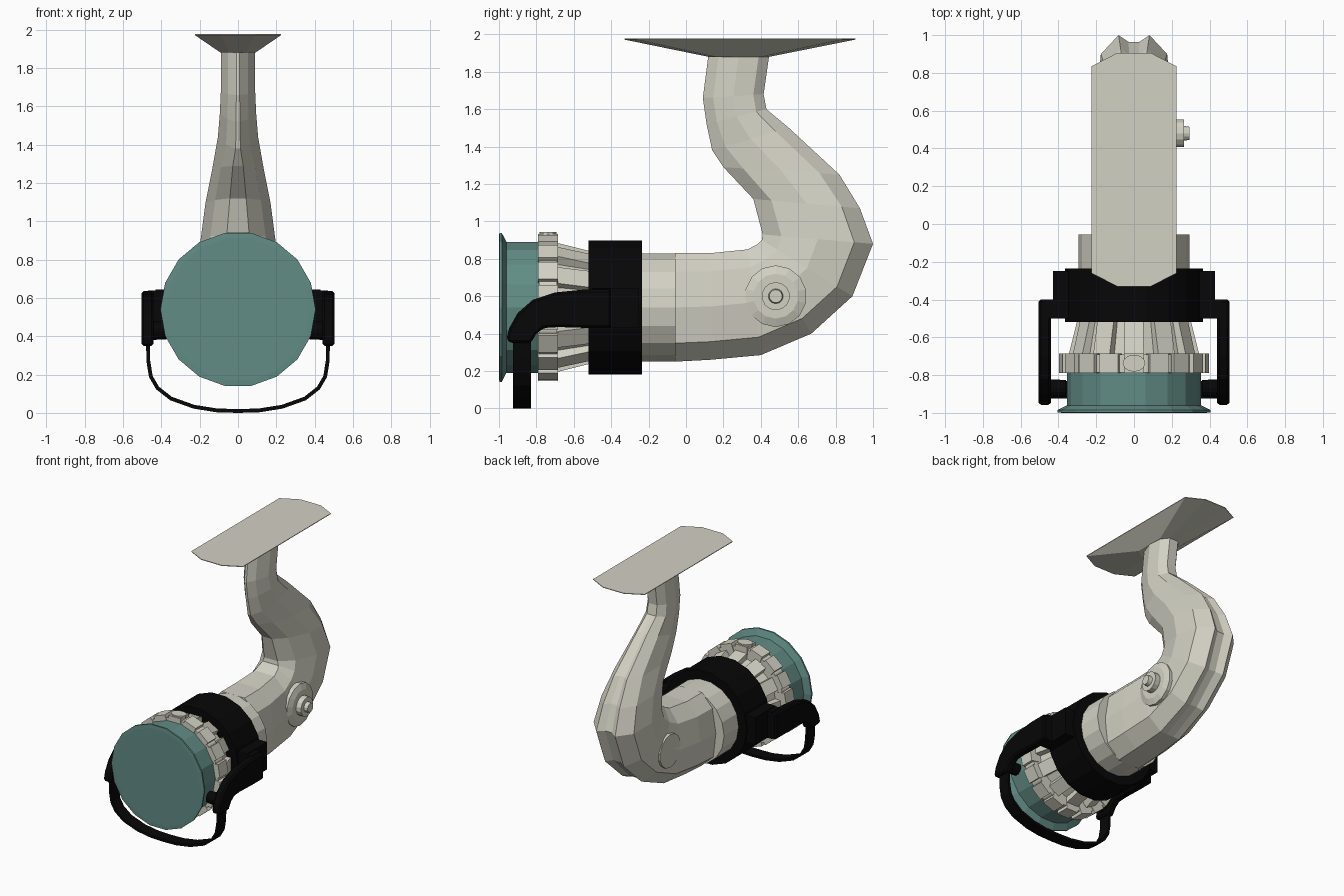
import bpy, bmesh, math
from mathutils import Vector, Matrix

if "Cube" in bpy.data.objects:
    bpy.data.objects.remove(bpy.data.objects["Cube"])


def material(name, rgb):
    m = bpy.data.materials.new(name)
    m.diffuse_color = (*rgb, 1)
    m.use_nodes = True
    m.node_tree.nodes["Principled BSDF"].inputs["Base Color"].default_value = m.diffuse_color
    return m


CREAM = material("warm grey", (0.65, 0.64, 0.55))
TEAL = material("teal", (0.122, 0.262, 0.235))
BLACK = material("black", (0.002, 0.002, 0.002))
AXIS_Z = 0.54  # height of the spool axis


def finish(name, bm, mat):
    bmesh.ops.recalc_face_normals(bm, faces=bm.faces)
    me = bpy.data.meshes.new(name)
    bm.to_mesh(me)
    bm.free()
    me.materials.append(mat)
    ob = bpy.data.objects.new(name, me)
    bpy.context.collection.objects.link(ob)
    return ob


def loft(name, rings, mat):
    """Skin a list of equal-length rings and cap both ends."""
    bm = bmesh.new()
    vs = [[bm.verts.new(p) for p in r] for r in rings]
    n = len(vs[0])
    for a, b in zip(vs, vs[1:]):
        for i in range(n):
            j = (i + 1) % n
            bm.faces.new((a[i], a[j], b[j], b[i]))
    bm.faces.new(vs[0])
    bm.faces.new(vs[-1])
    return finish(name, bm, mat)


def turned_y(name, profile, mat, n=18):
    """Part turned about the spool axis; profile = (y, radius)."""
    ang = [2 * math.pi * (i + 0.5) / n + math.pi / 2 for i in range(n)]
    return loft(name, [[(r * math.cos(a), y, AXIS_Z + r * math.sin(a)) for a in ang]
                       for y, r in profile], mat)


def turned_x(name, profile, y, z, mat, n=14):
    """Part turned about a sideways axis; profile = (x, radius)."""
    ang = [2 * math.pi * (i + 0.5) / n for i in range(n)]
    return loft(name, [[(x, y + r * math.cos(a), z + r * math.sin(a)) for a in ang]
                       for x, r in profile], mat)


def box(name, lo, hi, mat):
    ring = lambda y: [(lo[0], y, lo[2]), (hi[0], y, lo[2]), (hi[0], y, hi[2]), (lo[0], y, hi[2])]
    return loft(name, [ring(lo[1]), ring(hi[1])], mat)


# Curved body and stem: inner point, outer point (y, z), half width,
# back groove depth, inner edge width (small = sharp ridge)
stations = [
    ((-0.06, 0.83), (-0.06, 0.25), 0.222, 0.0, 0.45),
    ((0.13, 0.83), (0.13, 0.26), 0.22, 0.0, 0.45),
    ((0.33, 0.85), (0.40, 0.285), 0.205, 0.0, 0.42),
    ((0.385, 0.88), (0.67, 0.40), 0.195, 0.03, 0.4),
    ((0.405, 0.90), (0.89, 0.60), 0.195, 0.05, 0.35),
    ((0.41, 0.93), (1.0, 0.88), 0.195, 0.06, 0.3),
    ((0.36, 1.12), (0.93, 1.07), 0.17, 0.06, 0.25),
    ((0.20, 1.29), (0.82, 1.25), 0.135, 0.05, 0.2),
    ((0.14, 1.38), (0.55, 1.50), 0.105, 0.03, 0.12),
    ((0.11, 1.52), (0.43, 1.60), 0.095, 0.0, 0.1),
    ((0.09, 1.66), (0.415, 1.68), 0.09, 0.0, 0.1),
    ((0.12, 1.89), (0.445, 1.89), 0.09, 0.0, 0.1),
]
rings = []
for inner, outer, w, groove, nose in stations:
    shoulder = 0.5 + 0.8 * nose
    half = [(nose, 0), (shoulder, 0.17), (1, 0.5), (0.9, 0.83), (0.42, 1), (0.15, 1 - groove)]
    section = half + [(-x, t) for x, t in reversed(half)]
    a, b = Vector(inner), Vector(outer)
    rings.append([(x * w, *a.lerp(b, t)) for x, t in section])
loft("body_and_stem", rings, CREAM)

# Mounting foot: long plate tapering down onto the stem
plate = [(-0.225, -0.26), (-0.09, -0.33), (0.09, -0.33), (0.225, -0.26),
         (0.225, 0.835), (0.09, 0.905), (-0.09, 0.905), (-0.225, 0.835)]
neck = [(-0.09, 0.16), (-0.04, 0.12), (0.04, 0.12), (0.09, 0.16),
        (0.09, 0.40), (0.04, 0.445), (-0.04, 0.445), (-0.09, 0.40)]
loft("mounting_foot", [[(x, y, 1.88) for x, y in neck],
                       [(x, y, 1.972) for x, y in plate],
                       [(x, y, 1.977) for x, y in plate]], CREAM)

# Turned parts along the spool axis
turned_y("front_housing", [(-0.50, 0.294), (-0.055, 0.294)], CREAM)
turned_y("rotor_core", [(-0.70, 0.305), (-0.48, 0.265)], CREAM)
turned_y("rotor_band", [(-0.52, 0.364), (-0.235, 0.364)], BLACK)
turned_y("grip_ring", [(-0.785, 0.375), (-0.69, 0.375)], CREAM)
turned_y("spool", [(-0.785, 0.355), (-0.96, 0.355), (-0.975, 0.385),
                   (-0.985, 0.405), (-0.998, 0.405), (-1.0, 0.375)], TEAL)


# Ribs behind the grip ring and blocks around it
def radial(name, count, front, back, width, phase):
    """Blocks round the axis; front and back = (y, inner radius, outer radius)."""
    bm = bmesh.new()
    for k in range(count):
        rot = Matrix.Rotation(2 * math.pi * (k + phase) / count, 3, 'Y')
        ends = []
        for y, r0, r1 in (front, back):
            pts = [(-width, r0), (width, r0), (width, r1), (-width, r1)]
            ends.append([bm.verts.new(rot @ Vector((x, y, z)) + Vector((0, 0, AXIS_Z)))
                         for x, z in pts])
        a, b = ends
        for i in range(4):
            j = (i + 1) % 4
            bm.faces.new((a[i], a[j], b[j], b[i]))
        bm.faces.new(a)
        bm.faces.new(b)
    return finish(name, bm, CREAM)


radial("rotor_ribs", 12, (-0.69, 0.28, 0.345), (-0.50, 0.24, 0.298), 0.05, 0)
radial("grip_blocks", 18, (-0.79, 0.33, 0.393), (-0.685, 0.33, 0.393), 0.052, 0)

# Round button on top of the grip ring
ang = [2 * math.pi * i / 12 for i in range(12)]
loft("ring_button", [[(0.06 * math.cos(a), -0.737 + 0.045 * math.sin(a), z) for a in ang]
                     for z in (0.92, 0.942)], CREAM)

# Side arms carrying the line guard
arm = [(-0.40, 0.635), (-0.55, 0.635), (-0.70, 0.62), (-0.82, 0.58), (-0.90, 0.51),
       (-0.945, 0.43), (-0.96, 0.37), (-0.94, 0.35), (-0.83, 0.35), (-0.80, 0.40),
       (-0.76, 0.43), (-0.68, 0.435), (-0.52, 0.43), (-0.40, 0.43)]
for s, side in ((-1, "left"), (1, "right")):
    x0, x1 = sorted((s * 0.30, s * 0.43))
    box(side + "_arm_mount", (x0, -0.50, 0.43), (x1, -0.25, 0.645), BLACK)
    x0, x1 = sorted((s * 0.40, s * 0.47))
    box(side + "_arm_joint", (x0, -0.50, 0.43), (x1, -0.40, 0.64), BLACK)
    ob = loft(side + "_arm", [[(s * x, y, z) for y, z in arm] for x in (0.44, 0.505)], BLACK)
    bev = ob.modifiers.new("soft_edges", 'BEVEL')
    bev.width, bev.segments = 0.012, 1
    turned_x(side + "_arm_pivot", [(s * 0.36, 0.045), (s * 0.46, 0.05)], -0.87, 0.43, BLACK)

# Line guard: thin strap hanging in an arc between the arms
half = [(0.47, 0.38), (0.468, 0.27), (0.455, 0.19), (0.42, 0.13), (0.35, 0.075),
        (0.23, 0.032), (0.11, 0.013)]
path = [Vector(p) for p in half] + [Vector((0, 0.01))] + [Vector((-x, z)) for x, z in reversed(half)]
rings = []
for i, p in enumerate(path):
    d = (path[min(i + 1, len(path) - 1)] - path[max(i - 1, 0)]).normalized()
    n = Vector((-d.y, d.x)) * 0.01
    rings.append([((p + n * k).x, y, (p + n * k).y)
                  for k, y in ((1, -0.925), (1, -0.83), (-1, -0.83), (-1, -0.925))])
loft("line_guard", rings, BLACK)

# Handle socket on the right and its flat cover on the left
turned_x("handle_socket", [(0.13, 0.165), (0.205, 0.165), (0.222, 0.12), (0.222, 0.075),
                           (0.265, 0.075), (0.265, 0.04), (0.295, 0.035)], 0.48, 0.6, CREAM)
turned_x("socket_cover", [(-0.15, 0.13), (-0.2, 0.13)], 0.48, 0.6, CREAM)
